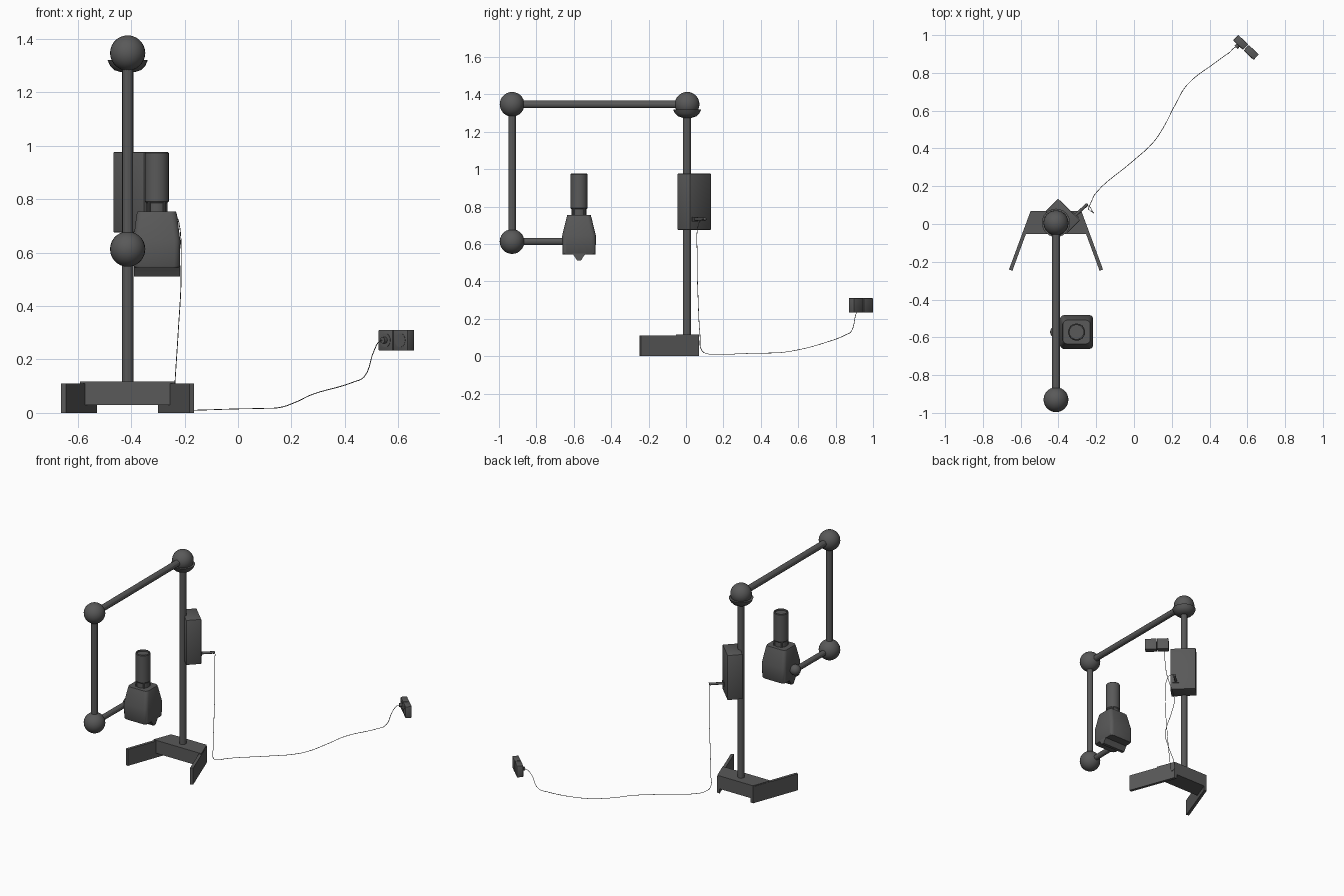
import bpy, bmesh, math
from mathutils import Vector, Matrix

if "Cube" in bpy.data.objects:
    bpy.data.objects.remove(bpy.data.objects["Cube"])

PX, PY = -0.413, 0.006   # post axis
HX, HY = -0.304, -0.572  # head axis
DARK = bpy.data.materials.new("dark_grey")
DARK.diffuse_color = (.1, .1, .1, 1)
DARK.use_nodes = True
DARK.node_tree.nodes["Principled BSDF"].inputs["Base Color"].default_value = DARK.diffuse_color


def finish(name, bm, smooth=False, angle=35):
    bmesh.ops.recalc_face_normals(bm, faces=bm.faces[:])
    me = bpy.data.meshes.new(name)
    bm.to_mesh(me)
    bm.free()
    me.materials.append(DARK)
    ob = bpy.data.objects.new(name, me)
    bpy.context.collection.objects.link(ob)
    if smooth:
        bpy.ops.object.select_all(action='DESELECT')
        ob.select_set(True)
        bpy.context.view_layer.objects.active = ob
        bpy.ops.object.shade_smooth_by_angle(angle=math.radians(angle))
    return ob


def ball(name, loc, r):
    bm = bmesh.new()
    bmesh.ops.create_uvsphere(bm, u_segments=24, v_segments=14, radius=r,
                              matrix=Matrix.Translation(loc))
    return finish(name, bm, True)


def rod(name, a, b, r, sides=12, smooth=False):
    a, b = Vector(a), Vector(b)
    d = b - a
    m = Matrix.Translation((a + b) / 2) @ d.to_track_quat('Z', 'Y').to_matrix().to_4x4()
    bm = bmesh.new()
    bmesh.ops.create_cone(bm, cap_ends=True, segments=sides, radius1=r, radius2=r,
                          depth=d.length, matrix=m)
    return finish(name, bm, smooth)


def loft(name, rings, smooth=False):
    """Skin a stack of equal-length point rings and cap both ends."""
    bm = bmesh.new()
    loops = [[bm.verts.new(p) for p in ring] for ring in rings]
    n = len(loops[0])
    for lo, hi in zip(loops, loops[1:]):
        for i in range(n):
            j = (i + 1) % n
            bm.faces.new((lo[i], lo[j], hi[j], hi[i]))
    bm.faces.new(loops[0])
    bm.faces.new(loops[-1])
    return finish(name, bm, smooth)


def lathe(name, x, y, profile, n=24):
    return loft(name, [[(x + r * math.cos(2 * math.pi * i / n),
                         y + r * math.sin(2 * math.pi * i / n), z)
                        for i in range(n)] for r, z in profile], True)


def prism(name, pts, z0, z1):
    return loft(name, [[(x, y, z) for x, y in pts] for z in (z0, z1)])


def box(name, loc, size, rot=0, bevel=0):
    bm = bmesh.new()
    m = (Matrix.Translation(loc) @ Matrix.Rotation(rot, 4, 'Z')
         @ Matrix.Diagonal((*size, 1)))
    bmesh.ops.create_cube(bm, size=1, matrix=m)
    if bevel:
        bmesh.ops.bevel(bm, geom=bm.edges[:], offset=bevel, segments=2,
                        profile=0.5, affect='EDGES')
    return finish(name, bm, bevel > 0)


def tube(name, pts, r):
    cu = bpy.data.curves.new(name, 'CURVE')
    cu.dimensions = '3D'
    cu.bevel_depth, cu.bevel_resolution, cu.resolution_u = r, 1, 5
    cu.use_fill_caps = True
    cu.materials.append(DARK)
    sp = cu.splines.new('BEZIER')
    sp.bezier_points.add(len(pts) - 1)
    for bp, p in zip(sp.bezier_points, pts):
        bp.co = p
        bp.handle_left_type = bp.handle_right_type = 'AUTO'
    ob = bpy.data.objects.new(name, cu)
    bpy.context.collection.objects.link(ob)
    return ob


# Base: centre block with two splayed plate legs
prism("base_block", [(PX - .178, -.053), (PX + .178, -.053),
                     (PX + .132, .07), (PX - .132, .07)], .03, .117)
for s, side in ((-1, "left"), (1, "right")):
    prism("base_leg_" + side, [(PX + s * x, y) for x, y in
          ((.134, .07), (.249, -.241), (.231, -.248), (.114, .07))], 0, .11)

# Post and jointed arm
rod("post", (PX, PY, .11), (PX, PY, 1.35), .021)
lathe("top_joint_cup", PX, PY, [(.025, 1.275), (.05, 1.283), (.066, 1.299),
                                (.075, 1.32), (.062, 1.32)])
top, out, low = (PX, PY, 1.347), (PX, -.93, 1.347), (PX, -.93, .613)
wrist = (PX + .003, HY, .613)
for name, p in (("top_joint", top), ("outer_joint", out), ("lower_joint", low)):
    ball(name, p, .066)
rod("upper_arm", top, out, .021)
rod("drop_arm", out, low, .02)
rod("fore_arm", low, wrist, .018)
ball("wrist_joint", wrist, .034)
rod("wrist_stub", wrist, (HX - .06, HY, .613), .028)


# Head housing: rounded-square sections
def section(hx, hy, z, c=.022):
    pts = []
    for k, (sx, sy) in enumerate(((1, 1), (-1, 1), (-1, -1), (1, -1))):
        for t in range(4):
            a = math.radians(90 * k + 30 * t)
            pts.append((HX + sx * (hx - c) + c * math.cos(a),
                        HY + sy * (hy - c) + c * math.sin(a), z))
    return pts


loft("head_housing", [section(.082, .086, .543), section(.087, .089, .55),
                      section(.088, .09, .645), section(.076, .067, .74),
                      section(.072, .063, .754)], True)
# Wedge-shaped exit window under the head
loft("head_window", [[(HX + sx * .086, HY + sy * hy, z) for sx, sy in
                      ((1, 1), (-1, 1), (-1, -1), (1, -1))]
                     for hy, z in ((.01, .511), (.022, .53), (.036, .55))])
# Tube on top with recessed cap
lathe("head_tube", HX, HY, [(.04, .74), (.04, .786), (.045, .792), (.045, .972),
                            (.042, .976), (.037, .976), (.037, .966), (.01, .966)])
for i in range(4):
    a = math.radians(45 + 90 * i)
    p = Vector((HX + .041 * math.cos(a), HY + .041 * math.sin(a), .75))
    rod("tube_bolt_%d" % i, p, p + Vector((0, 0, .04)), .006, 8)

# Control box on the post, turned 45 degrees
ROT = math.radians(-44.5)
box("control_box", (-.377, .044, .826), (.162, .094, .3), ROT, .003)

# Cable plug at the box
box("plug_plate", (-.31, .046, .733), (.04, .01, .024), ROT)
rod("box_plug", (-.312, .045, .733), (-.252, .1, .733), .008, 12, True)
ball("plug_tip", (-.252, .1, .733), .009)

# Wall outlet: two square sockets side by side
c = Vector((.593, .935, .272))
along = Vector((.725, -.69, 0)).normalized()
face = Vector((-.69, -.725, 0)).normalized()
for s, side in ((-1, "left"), (1, "right")):
    p = c + along * .0385 * s
    box("outlet_" + side, p, (.073, .039, .077), math.atan2(along.y, along.x), .003)
    rod("outlet_ring_" + side, p + face * .015, p + face * .021, .026, 20, True)
pl = c - along * .0385
rod("wall_plug", pl + face * .015, pl + face * .036, .012, 12, True)

# Long thin cable
tube("cable", [(-.252, .1, .733), (-.232, .088, .731), (-.222, .07, .715),
               (-.213, .06, .52), (-.224, .065, .3), (-.236, .075, .11),
               (-.24, .085, .03), (-.225, .12, .012), (-.205, .16, .01),
               (0, .338, .015), (.1, .43, .017), (.155, .51, .02),
               (.22, .635, .042), (.28, .735, .07), (.434, .857, .116),
               (.472, .885, .135), (.51, .912, .235), (.53, .932, .268),
               pl + face * .03], .0016)
